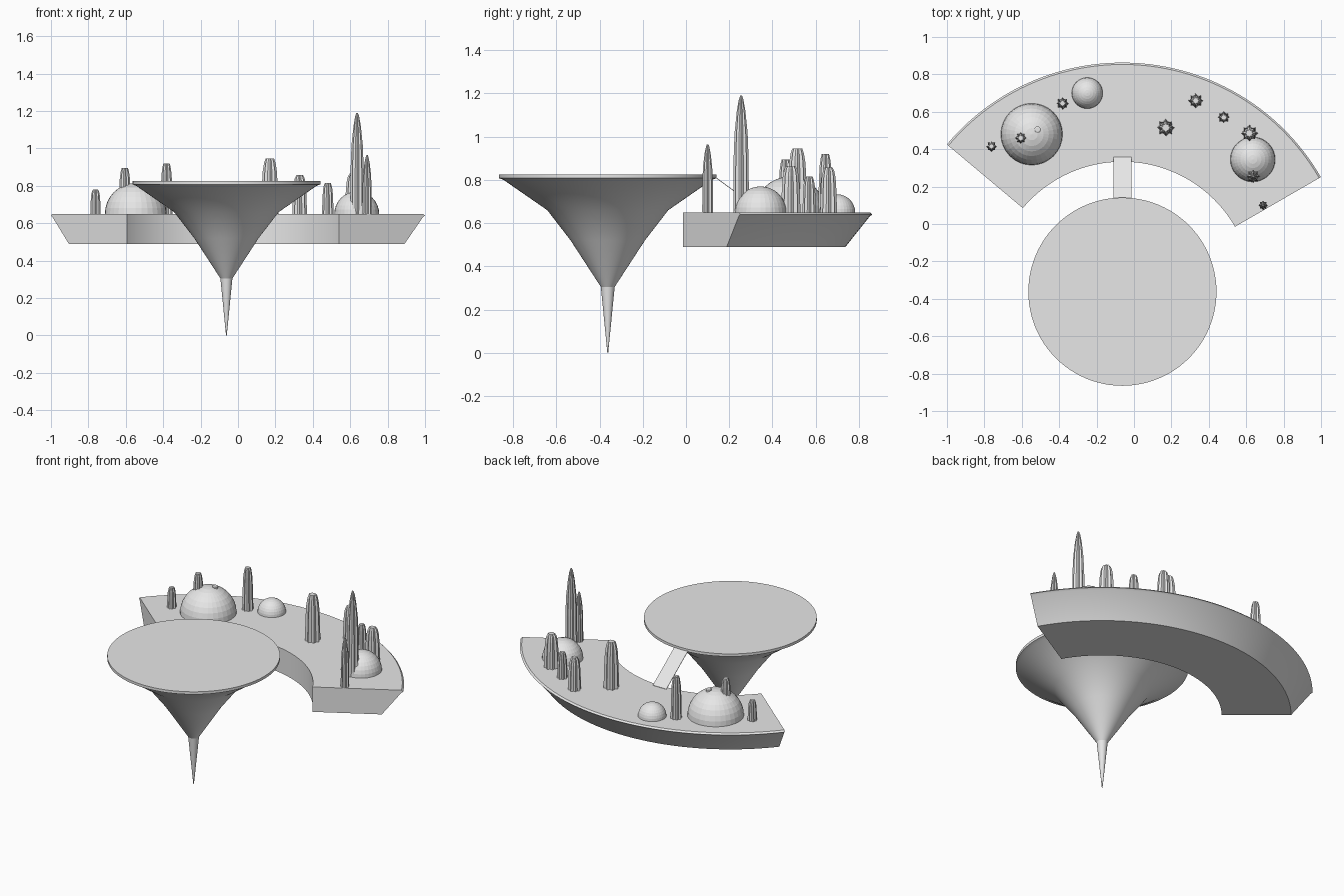
import bpy, bmesh, math
from mathutils import Vector

if "Cube" in bpy.data.objects:
    bpy.data.objects.remove(bpy.data.objects["Cube"])

CX, CY = -0.062, -0.362          # shared centre of the disc and the curved deck
DECK_Z = 0.65

grey = bpy.data.materials.new("light_grey")
grey.diffuse_color = (0.8, 0.8, 0.8, 1)
grey.use_nodes = True
grey.node_tree.nodes["Principled BSDF"].inputs["Base Color"].default_value = grey.diffuse_color


def finish(name, bm, smooth=True):
    """Turn a bmesh into a named grey object."""
    bmesh.ops.remove_doubles(bm, verts=bm.verts, dist=1e-5)
    bmesh.ops.recalc_face_normals(bm, faces=bm.faces)
    mesh = bpy.data.meshes.new(name)
    bm.to_mesh(mesh)
    bm.free()
    mesh.materials.append(grey)
    obj = bpy.data.objects.new(name, mesh)
    bpy.context.collection.objects.link(obj)
    if smooth:
        bpy.ops.object.select_all(action='DESELECT')
        obj.select_set(True)
        bpy.context.view_layer.objects.active = obj
        bpy.ops.object.shade_smooth_by_angle(angle=math.radians(25))
    return obj


def skin(bm, rings, closed=True):
    """Bridge a list of vertex rings with quads."""
    n = len(rings[0])
    for a, b in zip(rings, rings[1:]):
        for i in range(n if closed else n - 1):
            j = (i + 1) % n
            bm.faces.new((a[i], a[j], b[j], b[i]))


def lathe(name, x, y, profile, segments, flute=1.0, smooth=True):
    """Revolve (radius, z) points; flute < 1 pulls in every second vertex."""
    bm = bmesh.new()
    rings = []
    for r, z in profile:
        ring = []
        for i in range(segments):
            a = 2 * math.pi * i / segments
            rr = r * (flute if i % 2 else 1.0)
            ring.append(bm.verts.new((x + rr * math.cos(a), y + rr * math.sin(a), z)))
        rings.append(ring)
    skin(bm, rings)
    bm.faces.new(rings[0])
    bm.faces.new(rings[-1])
    return finish(name, bm, smooth)


# Floating disc with its flared funnel and needle
lathe("disc_funnel", CX, CY,
      [(0.002, 0), (0.032, 0.305), (0.172, 0.52), (0.28, 0.66),
       (0.482, 0.80), (0.503, 0.808), (0.503, 0.825)], 96)

# Curved deck: cross-section swept from 30 to 140 degrees
bm = bmesh.new()
section = [(0.695, 0.49), (1.10, 0.49), (1.213, 0.632), (1.225, 0.64),
           (1.215, DECK_Z), (0.695, DECK_Z)]
rings = []
STEPS = 56
for s in range(STEPS + 1):
    a = math.radians(30 + 110 * s / STEPS)
    rings.append([bm.verts.new((CX + r * math.cos(a), CY + r * math.sin(a), z))
                  for r, z in section])
skin(bm, rings)
bm.faces.new(rings[0])
bm.faces.new(rings[-1])
finish("curved_deck", bm)

# Thin sloping ramp from the disc rim down to the deck
bm = bmesh.new()
rings = []
for y, z in ((0.135, 0.815), (0.357, 0.652)):
    rings.append([bm.verts.new((CX + sx * 0.048, y, z + dz))
                  for sx, dz in ((-1, 0), (1, 0), (1, -0.004), (-1, -0.004))])
skin(bm, rings)
bm.faces.new(rings[0])
bm.faces.new(rings[-1])
finish("ramp", bm, smooth=False)

# Domes: half spheres resting on the deck
for i, (x, y, r) in enumerate(((-0.547, 0.48, 0.165), (0.635, 0.345, 0.12),
                               (-0.25, 0.70, 0.083))):
    arc = [(r * math.cos(t * math.pi / 16), DECK_Z + r * math.sin(t * math.pi / 16))
           for t in range(8)] + [(0.0005, DECK_Z + r)]
    lathe(f"dome_{i + 1}", x, y, arc, 32, smooth=False)

# Small round vent on the large dome
lathe("dome_vent", -0.515, 0.505, [(0.017, 0.78), (0.017, 0.818), (0.012, 0.821)], 12)

# Fluted towers: x, y, radius, top height, tip width as a share of the radius
towers = [
    (-0.762, 0.415, 0.028, 0.78, 0.5), (-0.605, 0.46, 0.033, 0.895, 0.5),
    (-0.382, 0.645, 0.033, 0.92, 0.5), (0.17, 0.515, 0.046, 0.945, 0.5),
    (0.33, 0.66, 0.039, 0.857, 0.45), (0.48, 0.57, 0.031, 0.815, 0.5),
    (0.617, 0.485, 0.045, 0.865, 0.45), (0.637, 0.255, 0.036, 1.19, 0.12),
    (0.69, 0.10, 0.025, 0.965, 0.15),
]
for i, (x, y, r, top, tip) in enumerate(towers):
    h = top - DECK_Z
    if tip < 0.3:       # slender spires curve to a point
        shape = ((1, 0), (0.97, 0.45), (0.84, 0.68), (0.55, 0.87), (0.3, 0.965), (tip, 1))
    else:               # shorter towers end in a blunt cap
        shape = ((1, 0), (0.92, 0.5), (0.82, 0.78), (0.66, 0.93), (tip, 1))
    lathe(f"tower_{i + 1}", x, y, [(r * f, DECK_Z + h * t) for f, t in shape],
          16, flute=0.76, smooth=False)
